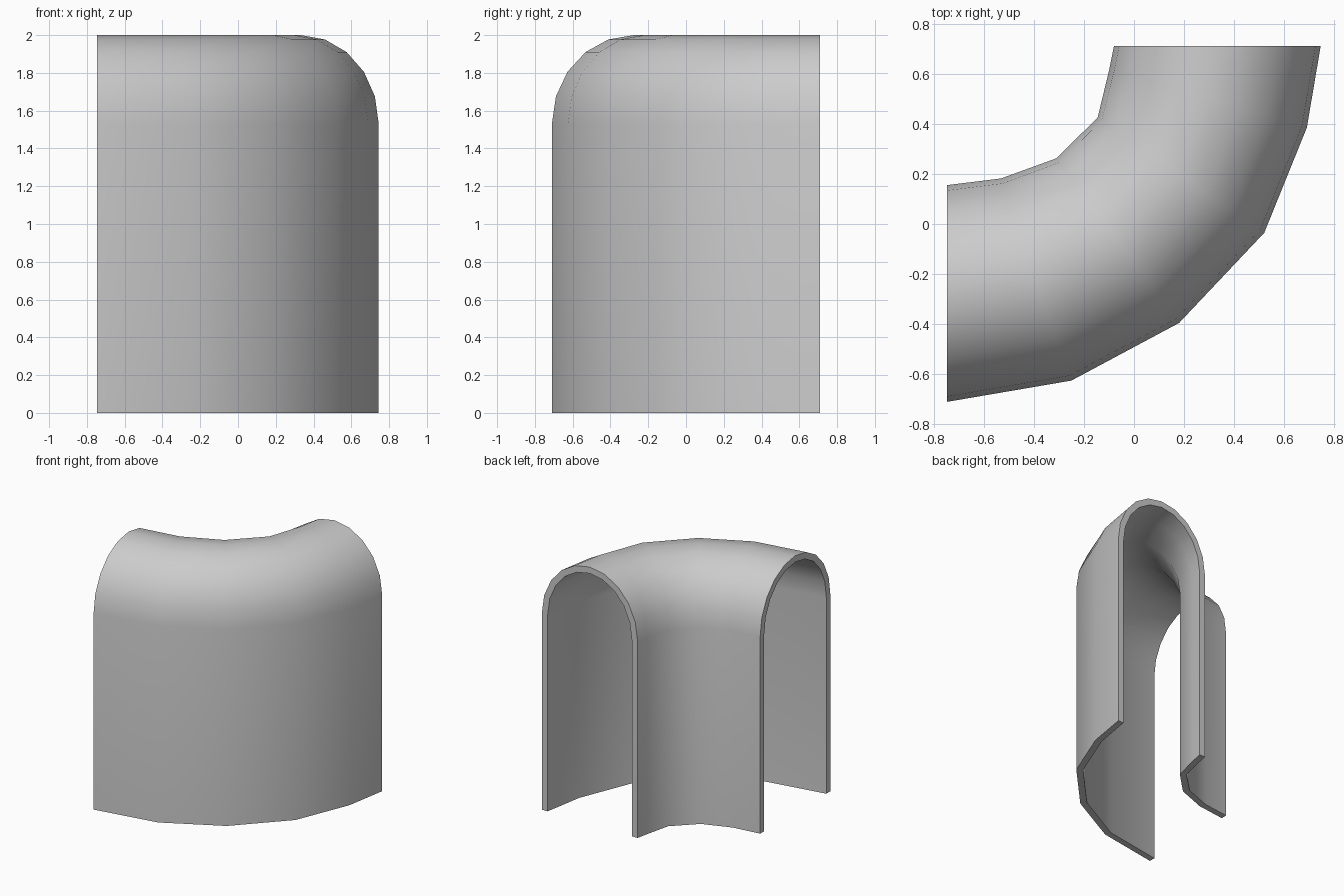
import bpy, bmesh, math
from mathutils import Vector

if "Cube" in bpy.data.objects:
    bpy.data.objects.remove(bpy.data.objects["Cube"])

# Plan of the bend: outer and inner wall foot of each cross-section
SECTIONS = [
    ((-0.747, -0.71), (-0.747, 0.155)),
    ((-0.25, -0.625), (-0.53, 0.182)),
    ((0.18, -0.395), (-0.31, 0.262)),
    ((0.52, -0.035), (-0.145, 0.425)),
    ((0.69, 0.385), (-0.098, 0.62)),
    ((0.745, 0.71), (-0.08, 0.71)),
]
SPRING, HEIGHT, WALL, STEPS = 1.53, 2.0, 0.05, 10


def arch(half_width, inset):
    """Inverted-U profile as (offset, z) points, foot to foot."""
    a, b = half_width - inset, HEIGHT - SPRING - inset
    angles = [math.pi * i / STEPS for i in range(STEPS + 1)]
    curve = [(-a * math.cos(t), SPRING + b * math.sin(t)) for t in angles]
    return [(-a, 0)] + curve + [(a, 0)]


bm = bmesh.new()
rings = []
for outer, inner in SECTIONS:
    p, q = Vector(outer), Vector(inner)
    mid, half = (p + q) / 2, (q - p).length / 2
    side = (q - p).normalized()
    # Closed loop: outside profile, then inside profile reversed
    loop = arch(half, 0) + arch(half, WALL)[::-1]
    rings.append([bm.verts.new((*(mid + side * u), z)) for u, z in loop])

# Shell skin between neighbouring cross-sections
n = len(rings[0])
for r, s in zip(rings, rings[1:]):
    for i in range(n):
        j = (i + 1) % n
        bm.faces.new((r[i], r[j], s[j], s[i]))

# Rim faces at both open ends
for r in (rings[0], rings[-1]):
    for i in range(n // 2 - 1):
        bm.faces.new((r[i], r[i + 1], r[n - 2 - i], r[n - 1 - i]))

bmesh.ops.recalc_face_normals(bm, faces=bm.faces)
mesh = bpy.data.meshes.new("curved_arch_tunnel")
bm.to_mesh(mesh)
bm.free()
tunnel = bpy.data.objects.new("curved_arch_tunnel", mesh)
bpy.context.collection.objects.link(tunnel)

# Smooth walls, crisp rims
bpy.context.view_layer.objects.active = tunnel
tunnel.select_set(True)
bpy.ops.object.shade_smooth_by_angle(angle=math.radians(45))
